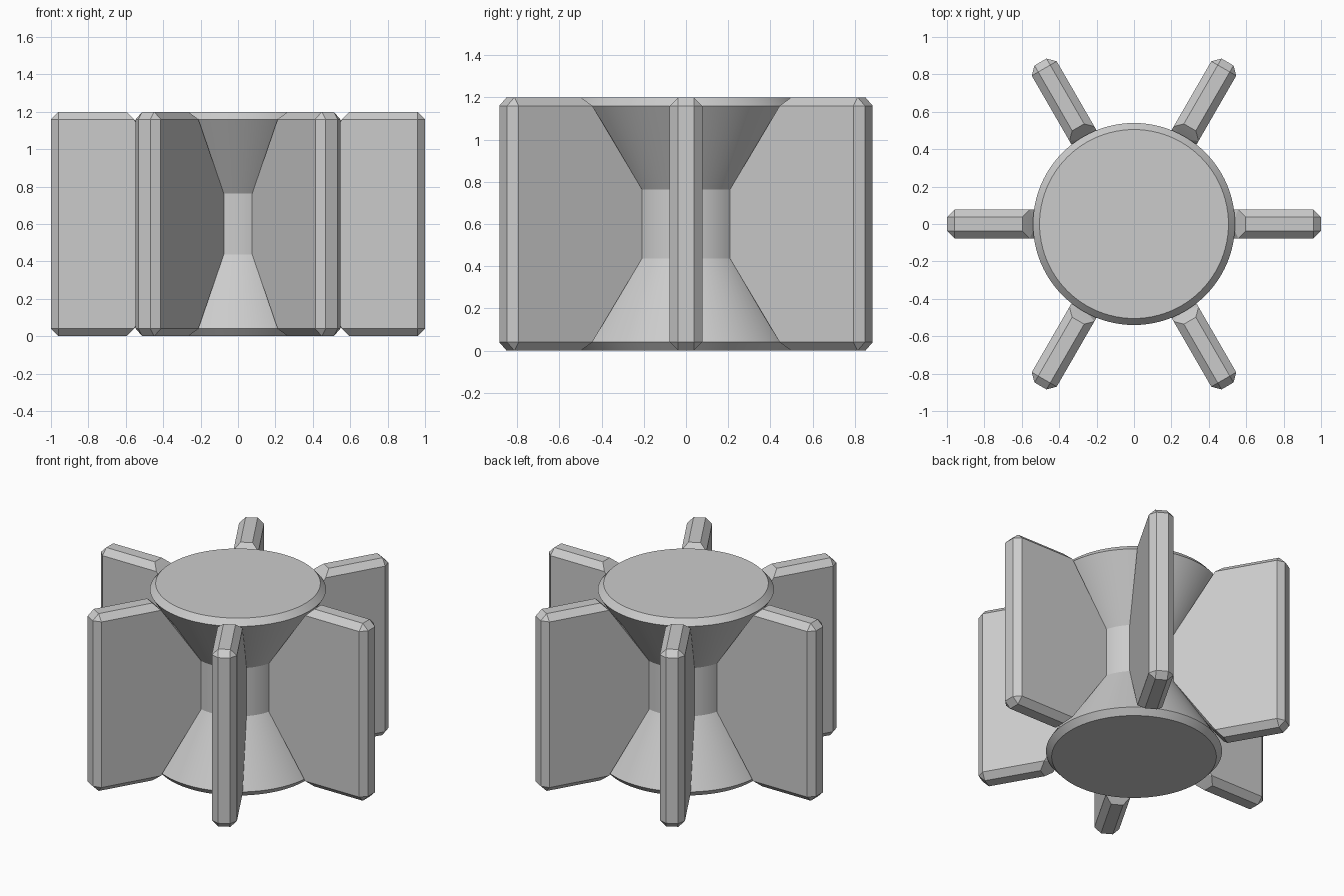
import bpy
import bmesh
import math
from mathutils import Matrix

cube = bpy.data.objects.get("Cube")
if cube:
    bpy.data.objects.remove(cube, do_unlink=True)

GREY = (0.6, 0.6, 0.6, 1)
grey = bpy.data.materials.new("plain grey")
grey.use_nodes = True
grey.diffuse_color = GREY
grey.node_tree.nodes["Principled BSDF"].inputs["Base Color"].default_value = GREY

HEIGHT = 1.2
FINS = 6
SEGMENTS = 96


def finish(bm, name):
    """Clean the mesh and turn it into a shaded object."""
    bmesh.ops.remove_doubles(bm, verts=bm.verts, dist=0.0001)
    bmesh.ops.recalc_face_normals(bm, faces=bm.faces)
    mesh = bpy.data.meshes.new(name)
    bm.to_mesh(mesh)
    bm.free()
    mesh.materials.append(grey)
    obj = bpy.data.objects.new(name, mesh)
    bpy.context.collection.objects.link(obj)
    bpy.ops.object.select_all(action="DESELECT")
    obj.select_set(True)
    bpy.context.view_layer.objects.active = obj
    bpy.ops.object.shade_smooth_by_angle(angle=math.radians(20))
    return obj


def mirrored(lower):
    """Complete a half outline with its reflection about mid height."""
    return lower + [(r, HEIGHT - z) for r, z in reversed(lower)]


def skin(bm, rings):
    """Join equal rings of points and cap both ends."""
    loops = [[bm.verts.new(p) for p in ring] for ring in rings]
    for a, b in zip(loops, loops[1:]):
        for i in range(len(a)):
            j = (i + 1) % len(a)
            bm.faces.new((a[i], a[j], b[j], b[i]))
    bm.faces.new(loops[0])
    bm.faces.new(loops[-1])


# Hourglass hub with chamfered rims
bm = bmesh.new()
hub_profile = mirrored([(0.505, 0), (0.54, 0.04), (0.295, 0.437)])
turn = 2 * math.pi / SEGMENTS
skin(bm, [[(r * math.cos(i * turn), r * math.sin(i * turn), z)
           for i in range(SEGMENTS)] for r, z in hub_profile])
finish(bm, "hub")

# Chamfered fins whose inner edge follows the hub
side = mirrored([(0.96, 0.04), (0.96, 0.04), (0.557, 0.04),
                 (0.557, 0.04), (0.285, 0.437)][::1])
rim = mirrored([(1.0, 0.04), (0.96, 0), (0.597, 0),
                (0.54, 0.057), (0.25, 0.437)])
for n in range(FINS):
    bm = bmesh.new()
    skin(bm, [[(u, v, z) for u, z in outline] for v, outline in
              ((-0.077, side), (-0.037, rim), (0.037, rim), (0.077, side))])
    bmesh.ops.rotate(bm, verts=bm.verts, cent=(0, 0, 0),
                     matrix=Matrix.Rotation(n * 2 * math.pi / FINS, 3, "Z"))
    finish(bm, f"fin_{n + 1}")
